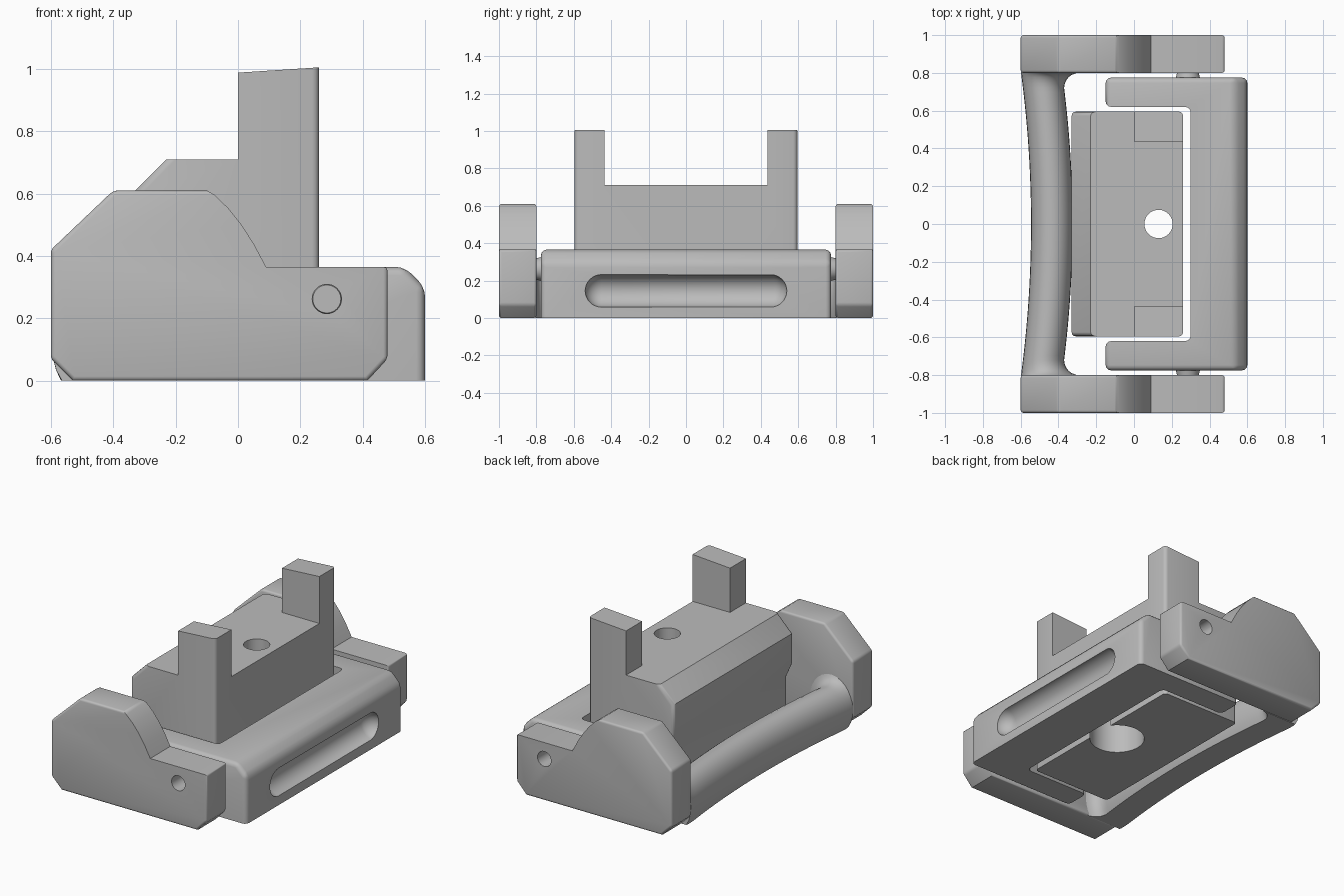
import bpy, bmesh, math
from mathutils import Matrix, Vector

if "Cube" in bpy.data.objects:
    bpy.data.objects.remove(bpy.data.objects["Cube"])

grey = bpy.data.materials.new("plain_grey")
grey.diffuse_color = (0.5, 0.5, 0.5, 1)
grey.use_nodes = True
grey.node_tree.nodes["Principled BSDF"].inputs["Base Color"].default_value = grey.diffuse_color


def to_object(bm, name):
    bmesh.ops.recalc_face_normals(bm, faces=bm.faces)
    mesh = bpy.data.meshes.new(name)
    bm.to_mesh(mesh)
    bm.free()
    mesh.materials.append(grey)
    ob = bpy.data.objects.new(name, mesh)
    bpy.context.collection.objects.link(ob)
    return ob


def prism(points, axis, lo, hi):
    """Extrude a profile: xz points along y, or xy points along z."""
    bm = bmesh.new()
    place = (lambda a, b: (a, lo, b)) if axis == "y" else (lambda a, b: (a, b, lo))
    face = bm.faces.new([bm.verts.new(place(a, b)) for a, b in points])
    new = bmesh.ops.extrude_face_region(bm, geom=[face])["geom"]
    move = Vector((0, hi - lo, 0)) if axis == "y" else Vector((0, 0, hi - lo))
    bmesh.ops.translate(bm, vec=move, verts=[v for v in new if isinstance(v, bmesh.types.BMVert)])
    return bm


def weigh(bm, rule):
    """Mark the edges to be bevelled, by midpoint and direction."""
    layer = bm.edges.layers.float.new("bevel_weight_edge")
    for e in bm.edges:
        a, b = e.verts[0].co, e.verts[1].co
        e[layer] = 1.0 if rule((a + b) / 2, b - a) else 0.0


def cone(name, centre, r1, r2, depth, along_y=False, segments=32):
    bm = bmesh.new()
    turn = Matrix.Rotation(math.pi / 2, 4, "X") if along_y else Matrix.Identity(4)
    bmesh.ops.create_cone(bm, cap_ends=True, segments=segments, radius1=r1, radius2=r2,
                          depth=depth, matrix=Matrix.Translation(centre) @ turn)
    return to_object(bm, name)


def finish(ob, bevel=0, cutters=()):
    """Bevel, cut, apply and shade one part."""
    bpy.context.view_layer.objects.active = ob
    for o in bpy.context.selected_objects:
        o.select_set(False)
    ob.select_set(True)
    if bevel:
        m = ob.modifiers.new("bevel", "BEVEL")
        m.width, m.segments, m.limit_method = bevel, 3, "WEIGHT"
        bpy.ops.object.modifier_apply(modifier="bevel")
    for c in cutters:
        m = ob.modifiers.new("cut", "BOOLEAN")
        m.operation, m.solver, m.object = "DIFFERENCE", "EXACT", c
        bpy.ops.object.modifier_apply(modifier="cut")
        bpy.data.objects.remove(c)
    bpy.ops.object.shade_smooth_by_angle(angle=math.radians(35))


# Side plates with a curved step, and the hinge pins between plate and frame
arc = [(-0.10, 0.61), (-0.075, 0.596), (-0.03, 0.552), (0.01, 0.502), (0.05, 0.44), (0.09, 0.365)]
plate = [(-0.6, 0.07), (-0.6, 0.42), (-0.4, 0.61)] + arc + [(0.48, 0.365), (0.48, 0.07), (0.415, 0), (-0.53, 0)]
for side, name in ((-1, "front"), (1, "back")):
    lo, hi = sorted((side * 0.8, side))
    bm = prism(plate, "y", lo, hi)
    weigh(bm, lambda m, d: not (m.z > 0.36 and -0.101 < m.x < 0.4)
          and not (m.z < 0.01 and abs(d.y) > 0.1))
    bore = cone("bore", (0.285, side * 0.9, 0.262), 0.047, 0.047, 0.4, True)
    finish(to_object(bm, name + "_side_plate"), 0.028, [bore])
    # Rotation about x sends the first radius to the +y end
    r = (0.07, 0.045) if side < 0 else (0.045, 0.07)
    finish(cone(name + "_hinge_pin", (0.285, side * 0.8, 0.262), r[0], r[1], 0.1, True))

# Curved handle bar that flares into the plates
bm = bmesh.new()
rings = []
for i in range(49):
    y = 0.805 * math.sin((i / 24 - 1) * math.pi / 2)
    t = min(abs(y), 0.8)
    flare = 0.08 - math.sqrt(max(0, 0.0064 - max(0, t - 0.72) ** 2))
    outer = -0.545 - 0.053 * (t / 0.8) ** 2
    inner = -0.325 - 0.045 * (min(t, 0.72) / 0.72) ** 2 + flare
    mid, half = (outer + inner) / 2, (inner - outer) / 2
    ring = []
    for k in range(28):
        a = 2 * math.pi * k / 28
        s = math.sin(a)
        z = 0.12 + (0.14 + 0.6 * flare) * s if s > 0 else max(0, 0.12 + 0.2 * s)
        ring.append(bm.verts.new((mid + half * math.cos(a), y, z)))
    rings.append(ring)
for a, b in zip(rings, rings[1:]):
    for k in range(28):
        bm.faces.new((a[k], a[k - 1], b[k - 1], b[k]))
bm.faces.new(rings[0])
bm.faces.new(rings[-1])
finish(to_object(bm, "handle_bar"))

# U-shaped frame with chamfered front edge and a rounded finger groove
u = [(0.6, -0.775), (0.6, 0.775), (-0.15, 0.775), (-0.15, 0.62), (0.3, 0.62),
     (0.3, -0.62), (-0.15, -0.62), (-0.15, -0.775)]
bm = prism(u, "z", 0, 0.365)
edge = [e for e in bm.edges if all(v.co.x > 0.59 and v.co.z > 0.36 for v in e.verts)]
bmesh.ops.bevel(bm, geom=edge, offset=0.066, segments=1, affect="EDGES")
weigh(bm, lambda m, d: m.z > 0.01 and not (m.x < 0.31 and abs(m.y) < 0.63 and m.z > 0.36))
bm_groove = bmesh.new()
bmesh.ops.create_uvsphere(bm_groove, u_segments=32, v_segments=16, radius=0.088,
                          matrix=Matrix.Rotation(math.pi / 2, 4, "X"))
for v in bm_groove.verts:
    # Pull the two halves apart into a capsule
    v.co.y += 0.452 if v.co.y > 1e-4 else -0.452
    v.co += Vector((0.612, 0, 0.145))
finish(to_object(bm, "u_frame"), 0.028, [to_object(bm_groove, "groove")])

# Centre block with two upright posts, a through hole and a counterbore below
block = [(-0.29, 0), (-0.29, 0.33), (-0.33, 0.42), (-0.33, 0.61), (-0.23, 0.71), (0, 0.71),
         (0, 0.988), (0.26, 1.005), (0.26, 0)]
bm = prism(block, "y", -0.595, 0.595)
weigh(bm, lambda m, d: abs(d.y) < 0.1 and (m.x > 0.25 or (m.x < -0.25 and m.z > 0.1)))
notch = prism([(-0.05, 0.71), (0.4, 0.71), (0.4, 1.2), (-0.05, 1.2)], "y", -0.437, 0.437)
cutters = [to_object(notch, "notch"),
           cone("hole", (0.13, 0, 0.5), 0.075, 0.075, 1.4),
           cone("counterbore", (0.13, 0, 0.1), 0.16, 0.16, 0.3, segments=48)]
finish(to_object(bm, "centre_block"), 0.022, cutters)
